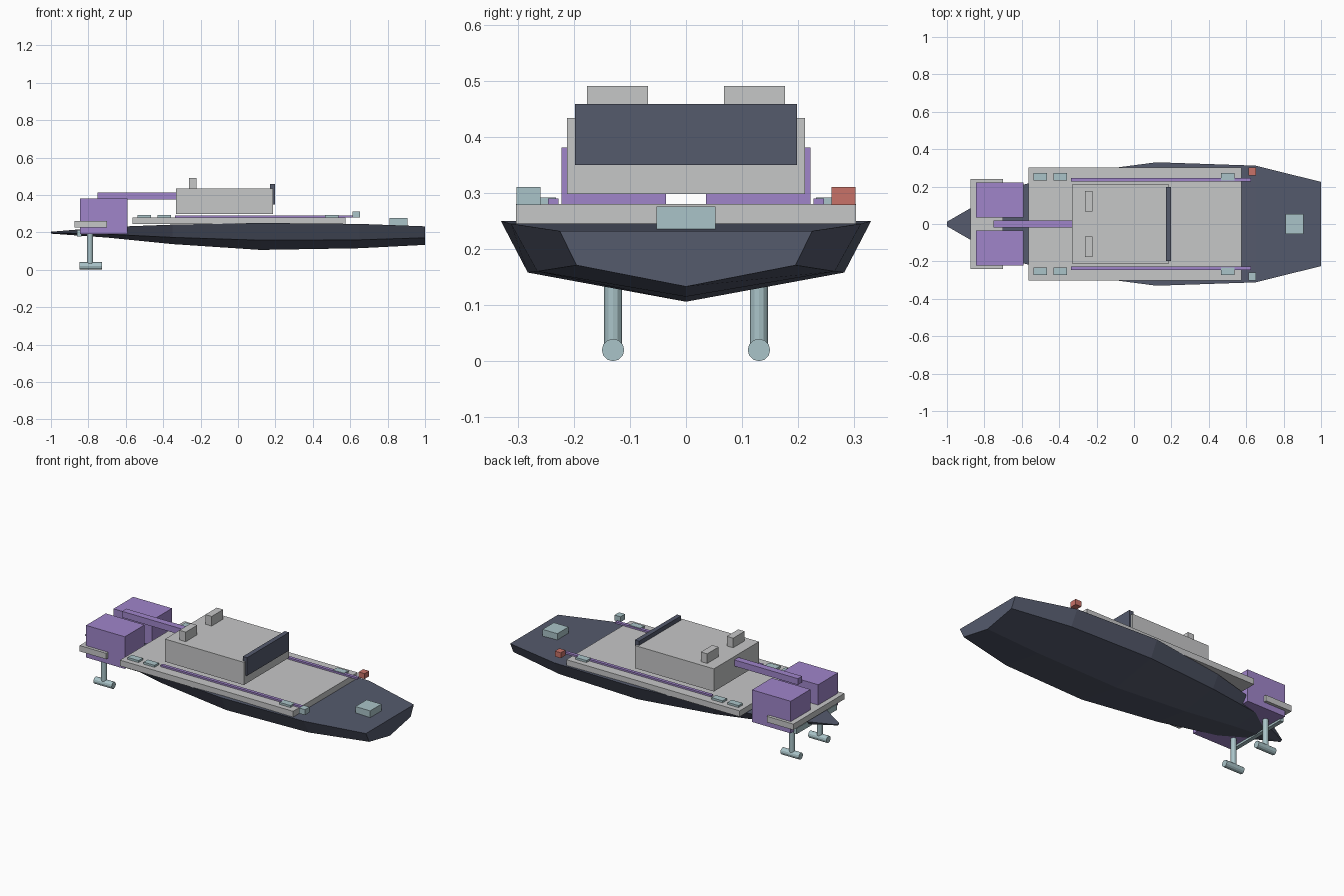
import bpy, bmesh, math

if "Cube" in bpy.data.objects:
    bpy.data.objects.remove(bpy.data.objects["Cube"])


def material(name, rgb):
    m = bpy.data.materials.new(name)
    m.diffuse_color = (*rgb, 1)
    m.use_nodes = True
    m.node_tree.nodes["Principled BSDF"].inputs["Base Color"].default_value = m.diffuse_color
    return m


SLATE = material("slate", (0.090, 0.103, 0.152))
GREY = material("light_grey", (0.565, 0.570, 0.575))
PURPLE = material("purple", (0.350, 0.235, 0.590))
BLUE = material("pale_blue", (0.400, 0.550, 0.580))
RED = material("red", (0.580, 0.170, 0.140))


def finish(bm, name, mat):
    bmesh.ops.recalc_face_normals(bm, faces=bm.faces)
    me = bpy.data.meshes.new(name)
    bm.to_mesh(me)
    bm.free()
    me.materials.append(mat)
    ob = bpy.data.objects.new(name, me)
    bpy.context.collection.objects.link(ob)
    return ob


def box(name, mat, x, y, z):
    """Box from (min, max) ranges."""
    bm = bmesh.new()
    bmesh.ops.create_cube(bm, size=1)
    for v in bm.verts:
        v.co = [(r[0] + r[1]) / 2 + c * (r[1] - r[0]) for c, r in zip(v.co, (x, y, z))]
    return finish(bm, name, mat)


def pair(name, mat, x, y, z, mat_left=None):
    """Box on both sides; y range is given for the +y side."""
    box(name + "_left", mat_left or mat, x, y, z)
    box(name + "_right", mat, x, (-y[1], -y[0]), z)


def cylinder(name, mat, centre, radius, length, axis, sides=12):
    bm = bmesh.new()
    bmesh.ops.create_cone(bm, cap_ends=True, segments=sides, radius1=radius,
                          radius2=radius, depth=length)
    ob = finish(bm, name, mat)
    ob.location = centre
    if axis == "X":
        ob.rotation_euler.y = math.pi / 2
    return ob


# Hull: stations of x, sheer half-width, sheer z, chine half-width, chine z, keel z
stations = [
    (-1.00, 0.012, 0.203, 0.010, 0.198, 0.193),
    (-0.70, 0.185, 0.228, 0.155, 0.190, 0.172),
    (-0.35, 0.268, 0.241, 0.225, 0.173, 0.137),
    (0.12, 0.330, 0.250, 0.282, 0.158, 0.106),
    (0.65, 0.312, 0.245, 0.265, 0.160, 0.115),
    (1.00, 0.225, 0.232, 0.195, 0.171, 0.133),
]
bm = bmesh.new()
rings = []
for x, sw, sz, cw, cz, kz in stations:
    ring = [(sw, sz), (cw, cz), (0, kz), (-cw, cz), (-sw, sz)]
    rings.append([bm.verts.new((x, y, z)) for y, z in ring])
for a, b in zip(rings, rings[1:]):
    for i in range(5):
        j = (i + 1) % 5
        bm.faces.new((a[i], a[j], b[j], b[i]))
bm.faces.new(rings[0])
bm.faces.new(rings[-1])
finish(bm, "hull", SLATE)

# Deck and cabin
box("deck", GREY, (-0.565, 0.575), (-0.303, 0.303), (0.245, 0.280))
box("cabin", GREY, (-0.332, 0.187), (-0.212, 0.212), (0.298, 0.433))
box("windscreen", SLATE, (0.170, 0.198), (-0.198, 0.198), (0.350, 0.458))
pair("roof_vent", GREY, (-0.263, -0.221), (0.068, 0.176), (0.430, 0.490))
box("boom", PURPLE, (-0.750, -0.325), (-0.020, 0.020), (0.376, 0.413))

# Deck fittings
pair("rail", PURPLE, (-0.338, 0.625), (0.227, 0.246), (0.279, 0.290))
for n, x in enumerate((-0.500, -0.395, 0.500)):
    pair(f"deck_pad_{n + 1}", BLUE, (x - 0.036, x + 0.036), (0.232, 0.272), (0.279, 0.292))
pair("bow_lamp", BLUE, (0.613, 0.652), (0.259, 0.302), (0.278, 0.310), mat_left=RED)
box("bow_hatch", BLUE, (0.810, 0.907), (-0.053, 0.053), (0.225, 0.276))

# Stern engines and drives
pair("engine", PURPLE, (-0.845, -0.590), (0.036, 0.222), (0.190, 0.381))
box("transom_beam", GREY, (-0.875, -0.700), (-0.240, 0.240), (0.225, 0.260))
box("stern_bar", BLUE, (-0.862, -0.838), (-0.190, 0.190), (0.178, 0.212))
for side, y in (("left", 0.13), ("right", -0.13)):
    cylinder("drive_leg_" + side, BLUE, (-0.79, y, 0.108), 0.016, 0.200, "Z")
    cylinder("drive_pod_" + side, BLUE, (-0.787, y, 0.020), 0.020, 0.120, "X")
